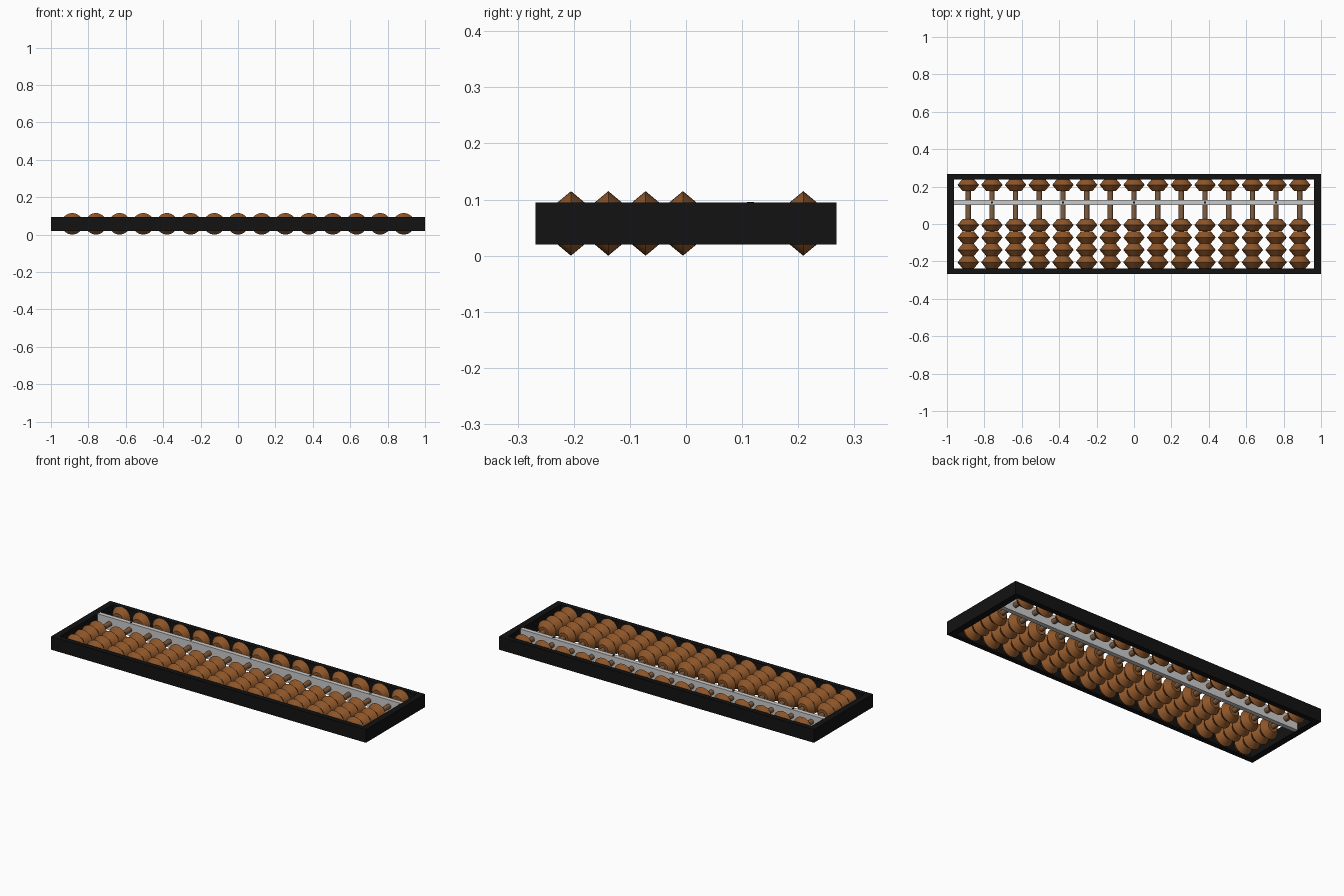
import bpy, bmesh, math
from mathutils import Matrix

if "Cube" in bpy.data.objects:
    bpy.data.objects.remove(bpy.data.objects["Cube"])

ZC = 0.0575                 # height of the rod axes
COLS, PITCH = 15, 0.1266
SEG = 32


def material(name, rgb):
    m = bpy.data.materials.new(name)
    m.diffuse_color = (*rgb, 1)
    m.use_nodes = True
    m.node_tree.nodes["Principled BSDF"].inputs["Base Color"].default_value = m.diffuse_color
    return m


black = material("black_lacquer", (0.006, 0.006, 0.006))
bead_wood = material("bead_wood", (0.26, 0.09, 0.022))
rod_wood = material("rod_wood", (0.22, 0.11, 0.05))


def add(name, mesh, mat=None, loc=(0, 0, 0)):
    if mat and not mesh.materials:
        mesh.materials.append(mat)
    ob = bpy.data.objects.new(name, mesh)
    ob.location = loc
    bpy.context.collection.objects.link(ob)
    return ob


def to_mesh(bm, name, smooth_angle=None):
    bmesh.ops.recalc_face_normals(bm, faces=bm.faces)
    if smooth_angle:
        for f in bm.faces:
            f.smooth = True
        for e in bm.edges:
            e.smooth = e.calc_face_angle(0) < smooth_angle
    me = bpy.data.meshes.new(name)
    bm.to_mesh(me)
    bm.free()
    return me


def lathe_y(name, profile):
    """Closed solid of revolution round y from (radius, y) points."""
    bm = bmesh.new()
    rings = [[bm.verts.new((r * math.cos(2 * math.pi * i / SEG), y,
                            r * math.sin(2 * math.pi * i / SEG)))
              for i in range(SEG)] for r, y in profile]
    for a, b in zip(rings, rings[1:]):
        for i in range(SEG):
            j = (i + 1) % SEG
            bm.faces.new((a[i], a[j], b[j], b[i]))
    bm.faces.new(rings[0])
    bm.faces.new(rings[-1])
    return to_mesh(bm, name, math.radians(30))


# Outer frame: rectangular ring extruded upwards
bm = bmesh.new()
outer = [(-1, -0.268), (1, -0.268), (1, 0.268), (-1, 0.268)]
inner = [(-0.963, -0.239), (0.963, -0.239), (0.963, 0.239), (-0.963, 0.239)]
loops = [[bm.verts.new((x, y, z)) for x, y in pts]
         for pts, z in ((outer, 0.02), (outer, 0.095), (inner, 0.095), (inner, 0.02))]
for k in range(4):
    a, b = loops[k], loops[(k + 1) % 4]
    for i in range(4):
        j = (i + 1) % 4
        bm.faces.new((a[i], a[j], b[j], b[i]))
add("frame", to_mesh(bm, "frame"), black)

# Dividing beam
bm = bmesh.new()
bmesh.ops.create_cube(bm, size=1, matrix=Matrix.Diagonal((1.926, 0.025, 0.073, 1)))
add("beam", to_mesh(bm, "beam"), None, (0, 0.115, ZC))

# Rods and beads
rod = lathe_y("rod", [(0.014, -0.24), (0.014, 0.24)])
bead = lathe_y("bead", [(0.03, -0.0331), (0.0575, 0), (0.03, 0.0331)])
bead_y = [-0.205, -0.1385, -0.072, -0.0055, 0.209]
for c in range(COLS):
    x = (c - COLS // 2) * PITCH
    add(f"rod_{c + 1}", rod, rod_wood, (x, 0, ZC))
    for n, y in enumerate(bead_y):
        add(f"bead_{c + 1}_{n + 1}", bead, bead_wood, (x, y, ZC))

# Unit dots on the beam, every third column
bm = bmesh.new()
bmesh.ops.create_cone(bm, cap_ends=True, segments=16, radius1=0.006, radius2=0.006, depth=0.004)
dot = to_mesh(bm, "unit_dot", math.radians(30))
for c in range(1, COLS, 3):
    add(f"unit_dot_{c + 1}", dot, black, ((c - COLS // 2) * PITCH, 0.115, 0.0935))
